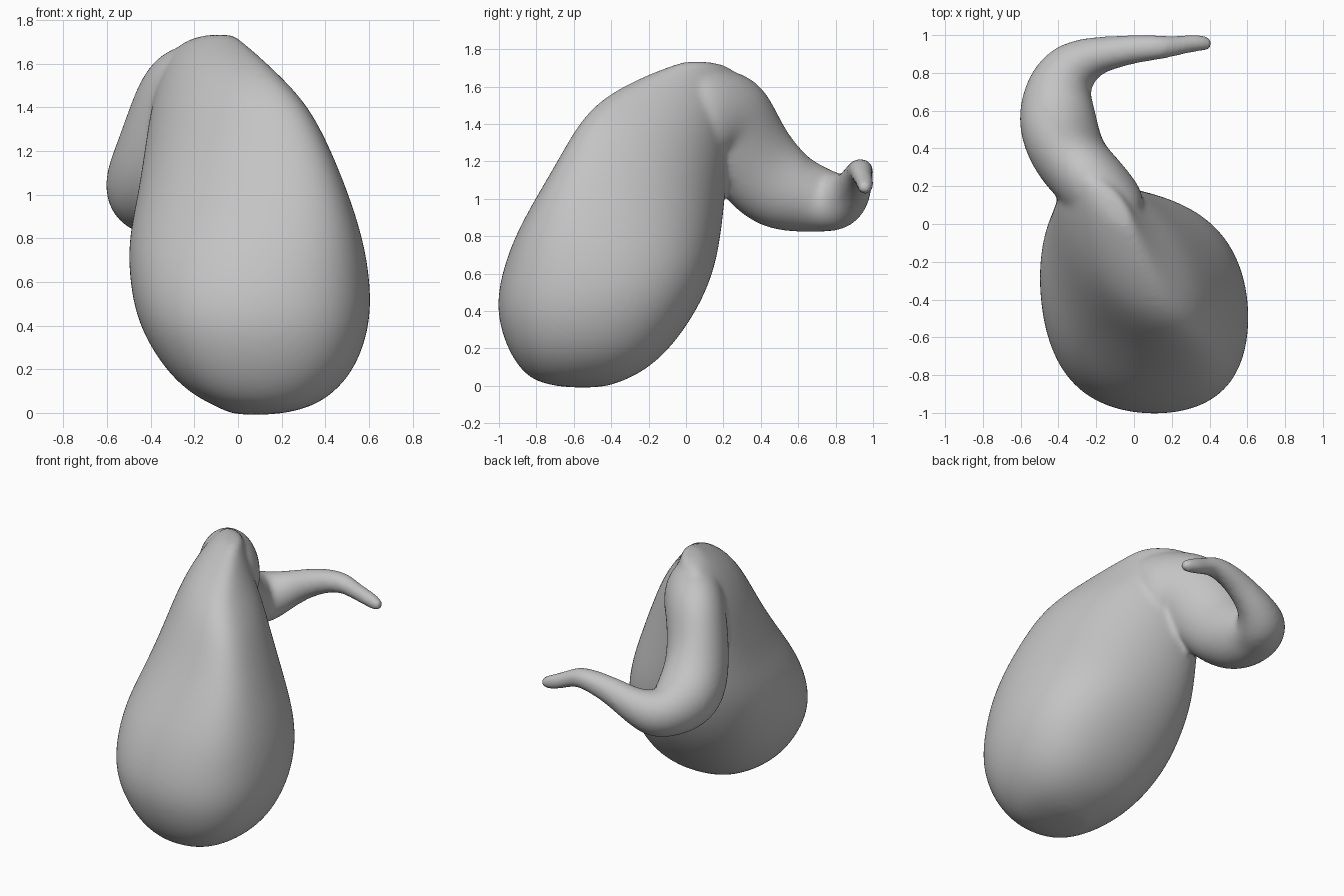
import bpy, bmesh, math
from mathutils import Vector

cube = bpy.data.objects.get("Cube")
if cube:
    bpy.data.objects.remove(cube, do_unlink=True)

SIDES = 32


def loft(bm, rings):
    """Skin a list of closed point rings and cap both ends."""
    loops = [[bm.verts.new(p) for p in ring] for ring in rings]
    for a, b in zip(loops, loops[1:]):
        for i in range(SIDES):
            j = (i + 1) % SIDES
            bm.faces.new((a[i], a[j], b[j], b[i]))
    bm.faces.new(loops[0][::-1])
    bm.faces.new(loops[-1])


def wave(t):
    """Cosine with slightly fuller shoulders."""
    return (math.cos(t) - 0.025 * math.cos(3 * t)) / 0.975


def sack_ring(z, x0, x1, y0, y1, skew):
    """Skewed rounded section that fills the given x and y limits."""
    ring = []
    for i in range(SIDES):
        t = math.tau * i / SIDES
        ring.append(((x0 + x1) / 2 + (x1 - x0) / 2 * wave(t),
                     (y0 + y1) / 2 + (y1 - y0) / 2 * wave(t + skew - math.pi / 2), z))
    return ring


def tube_rings(path):
    """Oval rings across a path of (x, y, z, half width, half height)."""
    pts = [Vector(p[:3]) for p in path]
    rings = []
    for k, p in enumerate(pts):
        tangent = pts[min(k + 1, len(pts) - 1)] - pts[max(k - 1, 0)]
        tangent.normalize()
        side = tangent.cross(Vector((0, 0, 1))).normalized()
        up = side.cross(tangent)
        w, h = path[k][3:]
        rings.append([p + w * math.cos(a) * side + h * math.sin(a) * up
                      for a in (math.tau * i / SIDES for i in range(SIDES))])
    return rings


# Sack body: z, x limits, y limits, skew
body = [
    (-0.01, -0.02, 0.17, -0.65, -0.45, 0),
    (0.02, -0.08, 0.32, -0.80, -0.35, 0),
    (0.08, -0.21, 0.43, -0.88, -0.22, 0),
    (0.20, -0.34, 0.54, -0.96, -0.08, -0.03),
    (0.40, -0.46, 0.61, -1.02, 0.06, -0.05),
    (0.60, -0.50, 0.61, -0.99, 0.15, -0.1),
    (0.80, -0.505, 0.575, -0.92, 0.19, -0.22),
    (1.00, -0.46, 0.51, -0.81, 0.21, -0.37),
    (1.20, -0.43, 0.43, -0.69, 0.23, -0.5),
    (1.40, -0.40, 0.33, -0.58, 0.26, -0.62),
    (1.54, -0.36, 0.20, -0.45, 0.28, -0.72),
    (1.65, -0.31, 0.08, -0.24, 0.28, -0.8),
    (1.71, -0.24, 0.01, -0.08, 0.24, -0.8),
    (1.735, -0.14, -0.02, -0.01, 0.12, -0.6),
]

# Drooping neck that bends into a thin curled tail: x, y, z, half width, half height
neck = [
    (-0.05, 0.00, 1.40, 0.17, 0.26),
    (-0.15, 0.13, 1.46, 0.19, 0.26),
    (-0.24, 0.24, 1.45, 0.185, 0.27),
    (-0.30, 0.30, 1.30, 0.19, 0.255),
    (-0.36, 0.39, 1.15, 0.20, 0.25),
    (-0.40, 0.51, 1.05, 0.21, 0.235),
    (-0.41, 0.62, 1.015, 0.20, 0.2),
    (-0.39, 0.74, 0.99, 0.175, 0.17),
    (-0.33, 0.83, 0.98, 0.15, 0.155),
    (-0.22, 0.89, 1.04, 0.105, 0.11),
    (-0.10, 0.91, 1.10, 0.085, 0.09),
    (0.02, 0.93, 1.14, 0.075, 0.075),
    (0.14, 0.935, 1.155, 0.065, 0.065),
    (0.20, 0.94, 1.13, 0.055, 0.055),
    (0.27, 0.95, 1.10, 0.05, 0.05),
    (0.32, 0.96, 1.08, 0.048, 0.048),
    (0.38, 0.955, 1.06, 0.042, 0.042),
    (0.415, 0.955, 1.05, 0.025, 0.025),
]

bm = bmesh.new()
loft(bm, [sack_ring(*s) for s in body])
loft(bm, tube_rings(neck))
bmesh.ops.recalc_face_normals(bm, faces=bm.faces)
mesh = bpy.data.meshes.new("sack_with_tail")
bm.to_mesh(mesh)
bm.free()

sack = bpy.data.objects.new("sack_with_tail", mesh)
bpy.context.collection.objects.link(sack)

# Plain grey skin
skin = bpy.data.materials.new("grey_skin")
skin.use_nodes = True
colour = (0.55, 0.55, 0.55, 1)
skin.diffuse_color = colour
skin.node_tree.nodes["Principled BSDF"].inputs["Base Color"].default_value = colour
mesh.materials.append(skin)

# Round the skins, fuse them into one surface and soften the seam
subsurf = sack.modifiers.new("round", 'SUBSURF')
subsurf.levels = subsurf.render_levels = 2
fuse = sack.modifiers.new("fuse", 'REMESH')
fuse.mode = 'VOXEL'
fuse.voxel_size = 0.016
fuse.use_smooth_shade = True
soften = sack.modifiers.new("soften", 'SMOOTH')
soften.factor = 0.5
soften.iterations = 12

bpy.context.view_layer.objects.active = sack
sack.select_set(True)
bpy.ops.object.shade_smooth()
